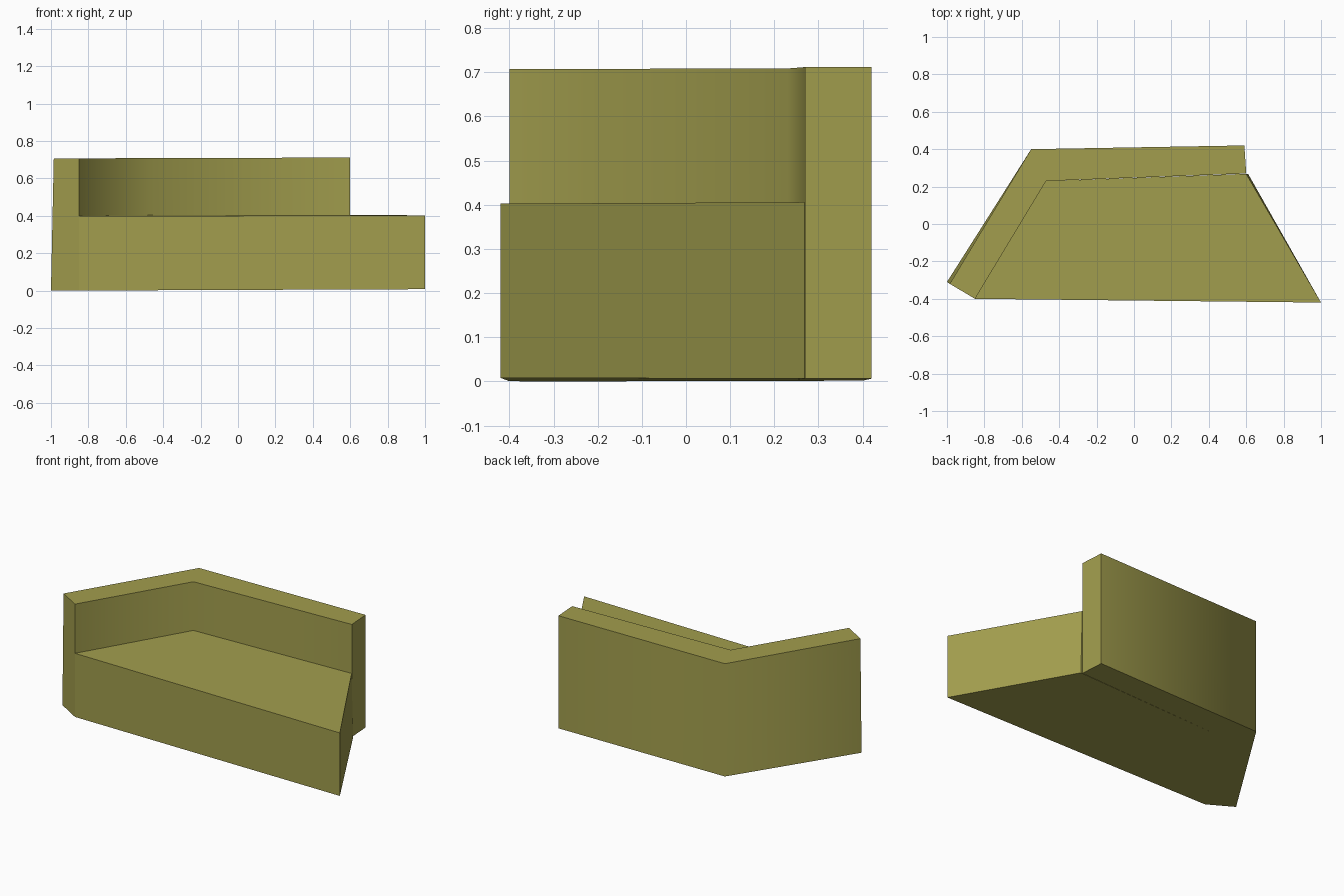
import bpy
import math

cube = bpy.data.objects.get("Cube")
if cube:
    bpy.data.objects.remove(cube, do_unlink=True)

# One upholstery colour
olive = bpy.data.materials.new("olive_fabric")
olive.use_nodes = True
colour = (0.36, 0.34, 0.075, 1)
olive.diffuse_color = colour
olive.node_tree.nodes["Principled BSDF"].inputs["Base Color"].default_value = colour


def prism(name, bottom, top, low, high):
    """Loft between two outlines; low and high give z for a point."""
    n = len(bottom)
    verts = [(x, y, low(x, y)) for x, y in bottom]
    verts += [(x, y, high(x, y)) for x, y in top]
    faces = [tuple(reversed(range(n))), tuple(range(n, 2 * n))]
    faces += [(i, (i + 1) % n, n + (i + 1) % n, n + i) for i in range(n)]
    mesh = bpy.data.meshes.new(name)
    mesh.from_pydata(verts, [], faces)
    mesh.materials.append(olive)
    obj = bpy.data.objects.new(name, mesh)
    bpy.context.collection.objects.link(obj)
    return obj


def floor(x, y):
    return 0.004 + 0.004 * x


# Angled backrest: outlines run counter-clockwise from the left end
inner = [(-0.85, -0.40), (-0.47, 0.23), (0.60, 0.27)]
outer = [(0.59, 0.42), (-0.55, 0.40)]
backrest = prism("backrest", inner[::1] + outer + [(-1.0, -0.31)],
                 inner + outer + [(-0.985, -0.32)],
                 floor, lambda x, y: 0.71 + 0.003 * x)

# Outlines above are clockwise on the inner side, so make normals consistent
bpy.context.view_layer.objects.active = backrest
backrest.select_set(True)
bpy.ops.object.mode_set(mode="EDIT")
bpy.ops.mesh.select_all(action="SELECT")
bpy.ops.mesh.normals_make_consistent(inside=False)
bpy.ops.object.mode_set(mode="OBJECT")
bpy.ops.object.shade_smooth_by_angle(angle=math.radians(70))

# Solid seat filling the angle of the backrest
front = [(-0.85, -0.40), (1.0, -0.42)]
seat = prism("seat", front + [(0.61, 0.268), (-0.47, 0.23)],
             front + [(0.60, 0.268), (-0.47, 0.23)],
             floor, lambda x, y: 0.403 + 0.002 * x + 0.006 * y)
